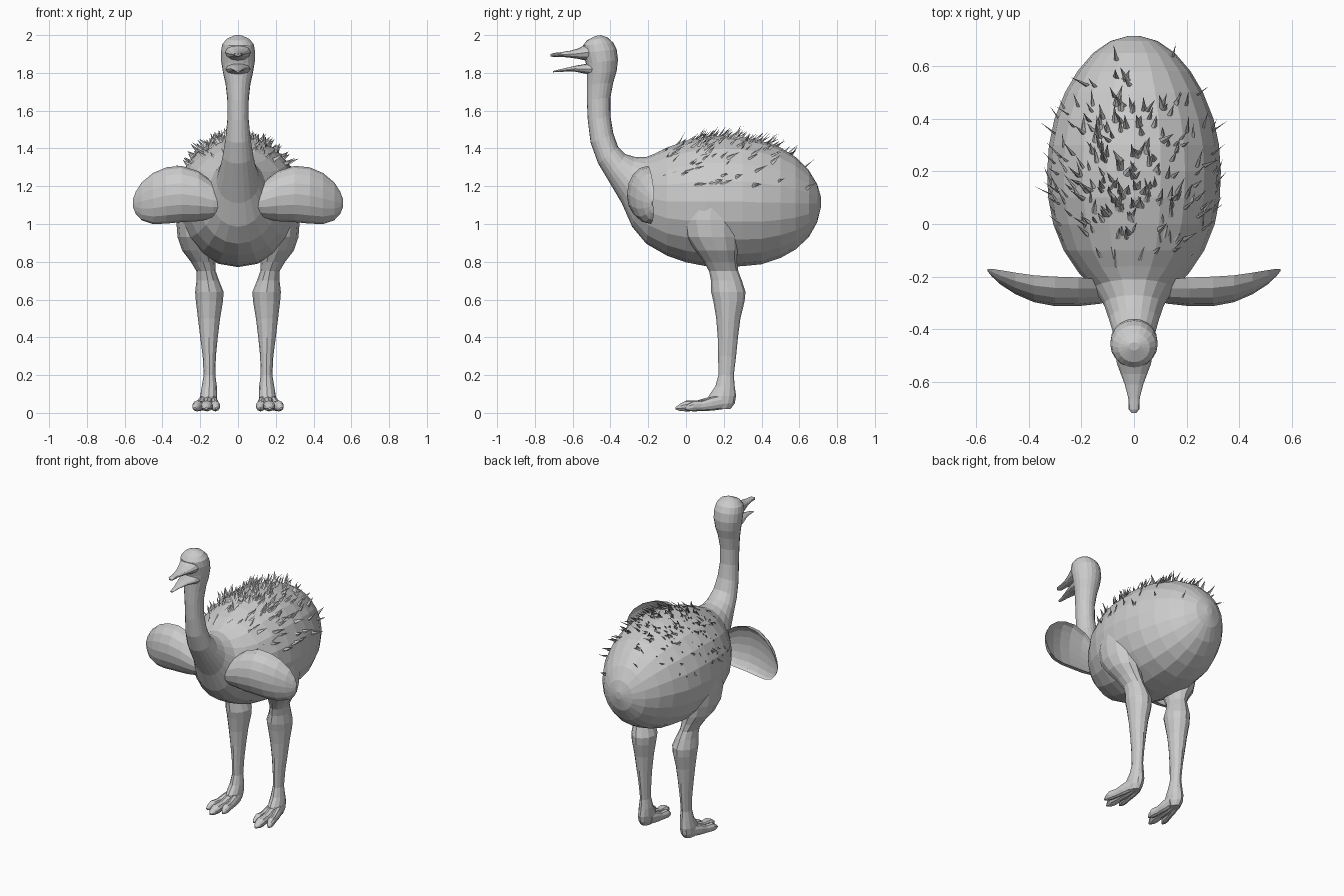
import bpy, bmesh, math, random
from mathutils import Vector as V

random.seed(4)


def build(name, verts, faces, mirror=False):
    me = bpy.data.meshes.new(name)
    me.from_pydata(verts, [], faces)
    bm = bmesh.new()
    bm.from_mesh(me)
    bmesh.ops.recalc_face_normals(bm, faces=bm.faces[:])
    bm.to_mesh(me)
    bm.free()
    ob = bpy.data.objects.new(name, me)
    bpy.context.collection.objects.link(ob)
    if mirror:
        ob.modifiers.new("mirror", 'MIRROR').use_mirror_merge = False
    return ob


def loft(name, rings, mirror=False):
    n = len(rings[0])
    verts = [p for r in rings for p in r]
    faces = [(i * n + j, i * n + (j + 1) % n, (i + 1) * n + (j + 1) % n, (i + 1) * n + j)
             for i in range(len(rings) - 1) for j in range(n)]
    faces += [tuple(range(n)), tuple(range(len(verts) - n, len(verts)))]
    return build(name, verts, faces, mirror)


def ellipse(c, u, v, n):
    return [c + u * math.sin(2 * math.pi * k / n) + v * math.cos(2 * math.pi * k / n)
            for k in range(n)]


def spine_ring(yt, zt, yb, zb, w, n=20, x=0):
    # ring given by its upper point, lower point and half width
    t, b = V((x, yt, zt)), V((x, yb, zb))
    return ellipse((t + b) / 2, V((w, 0, 0)), (t - b) / 2, n)


# Body: y, top, bottom, half width
body = [(.715, 1.14, 1.09, .02), (.695, 1.21, 1.01, .09), (.65, 1.285, .93, .155),
        (.58, 1.355, .865, .215), (.5, 1.405, .82, .262), (.4, 1.44, .787, .302),
        (.3, 1.46, .777, .323), (.2, 1.468, .772, .33), (.1, 1.462, .778, .326),
        (0, 1.44, .797, .307), (-.1, 1.405, .832, .267)]
# Neck and head: y and z of the back edge, y and z of the front edge, half width
neck = [(-.16, 1.375, -.21, .895, .21), (-.21, 1.355, -.285, .985, .152),
        (-.27, 1.355, -.34, 1.11, .115), (-.32, 1.37, -.405, 1.22, .095),
        (-.36, 1.41, -.465, 1.32, .08), (-.385, 1.48, -.505, 1.43, .066),
        (-.40, 1.57, -.52, 1.55, .056), (-.40, 1.67, -.525, 1.655, .057),
        (-.385, 1.75, -.525, 1.735, .066), (-.367, 1.81, -.525, 1.79, .079),
        (-.36, 1.87, -.53, 1.85, .089), (-.367, 1.925, -.545, 1.905, .09),
        (-.385, 1.96, -.545, 1.945, .083), (-.415, 1.987, -.525, 1.972, .06),
        (-.45, 2.0, -.48, 1.995, .02)]
loft("body_neck_and_head",
     [spine_ring(y, t, y, b, w) for y, t, b, w in body] + [spine_ring(*r) for r in neck])

# Open beak
loft("upper_beak", [spine_ring(y, t, y, b, w, 12) for y, t, b, w in [
    (-.47, 1.965, 1.865, .075), (-.53, 1.95, 1.865, .065), (-.57, 1.93, 1.874, .05),
    (-.61, 1.918, 1.88, .035), (-.66, 1.91, 1.885, .022), (-.705, 1.905, 1.885, .02),
    (-.718, 1.898, 1.888, .008)]])
loft("lower_beak", [spine_ring(y, t, y, b, w, 12) for y, t, b, w in [
    (-.47, 1.86, 1.78, .07), (-.53, 1.848, 1.795, .06), (-.59, 1.837, 1.807, .038),
    (-.65, 1.823, 1.806, .02), (-.705, 1.81, 1.803, .01)]])

# Wings: x, top, bottom, front y, rim y; hollow on the back
wing = []
for x, t, b, f, r in [(.08, 1.165, 1.06, -.29, -.235), (.13, 1.22, 1.03, -.303, -.21),
                      (.21, 1.28, 1.015, -.312, -.203), (.30, 1.308, 1.01, -.312, -.2),
                      (.38, 1.3, 1.002, -.297, -.195), (.45, 1.27, 1.0, -.267, -.185),
                      (.51, 1.22, 1.02, -.228, -.175), (.542, 1.17, 1.055, -.197, -.17),
                      (.556, 1.13, 1.09, -.18, -.17)]:
    ring = []
    for k in range(16):
        a = 2 * math.pi * k / 16
        s = math.sin(a) if k <= 8 else -math.sin(a) * .5
        ring.append(V((x, r + (f - r) * s, (t + b) / 2 + (t - b) / 2 * math.cos(a))))
    wing.append(ring)
loft("wing", wing, True)

# Legs: z, inner x, outer x, front y, back y
legs = [(1.14, .2, .318, .03, .25), (1.02, .15, .327, -.02, .275), (.93, .13, .32, 0, .275),
        (.86, .125, .296, .05, .272), (.8, .12, .25, .095, .27), (.75, .118, .22, .122, .277),
        (.7, .1, .22, .132, .296), (.64, .076, .227, .133, .315), (.59, .08, .223, .145, .31),
        (.5, .095, .212, .16, .288), (.4, .107, .2, .168, .275), (.3, .117, .187, .17, .265),
        (.2, .12, .182, .172, .253), (.14, .112, .192, .155, .258), (.09, .11, .2, .12, .265),
        (.05, .115, .2, .11, .258), (.02, .125, .19, .13, .235)]
loft("leg", [ellipse(V(((a + b) / 2, (f + k) / 2, z)), V(((b - a) / 2, 0, 0)),
                     V((0, (k - f) / 2, 0)), 12) for z, a, b, f, k in legs], True)

# Toes: start x, end x, tip y, half width, each with knuckle and claw
for name, x0, x1, tip, w in [("inner_toe", .135, .115, .0, .026),
                             ("middle_toe", .155, .168, -.055, .033),
                             ("outer_toe", .175, .228, -.005, .026)]:
    toe = []
    for t, top, bot, k in [(0, .1, .02, .9), (.3, .085, .012, 1), (.55, .066, .01, .85),
                           (.78, .065, .008, 1), (.9, .05, .01, .7), (1, .03, .018, .2)]:
        y = .2 + (tip - .2) * t
        toe.append(spine_ring(y, top, y, bot, w * k, 10, x0 + (x1 - x0) * t))
    loft(name, toe, True)

# Back feathers: small folded shards leaning backwards
verts, faces = [], []
for i in range(230):
    y = random.triangular(-.19, .66, .12)
    stations = body + [(-.2, 1.36, .91, .2)]
    for p, q in zip(stations, stations[1:]):
        if p[0] >= y >= q[0]:
            f = (p[0] - y) / (p[0] - q[0])
            t, b, w = [p[m] + (q[m] - p[m]) * f for m in (1, 2, 3)]
            break
    a = max(-1.3, min(1.3, random.gauss(0, .6)))
    h = (t - b) / 2
    root = V((w * math.sin(a), y, (t + b) / 2 + h * math.cos(a)))
    nrm = V((math.sin(a) / w, 0, math.cos(a) / h)).normalized()
    lean = V((random.uniform(-.5, .5), random.uniform(.4, 1.1), 0))
    d = (nrm * random.uniform(.5, 1.0) + lean).normalized()
    side = d.cross(nrm).normalized() * random.uniform(.008, .016)
    root -= nrm * .008
    k = len(verts)
    verts += [root - side, root + nrm * .008, root + side, root + d * random.uniform(.045, .085)]
    faces += [(k, k + 1, k + 3), (k + 1, k + 2, k + 3)]
build("back_feathers", verts, faces)
